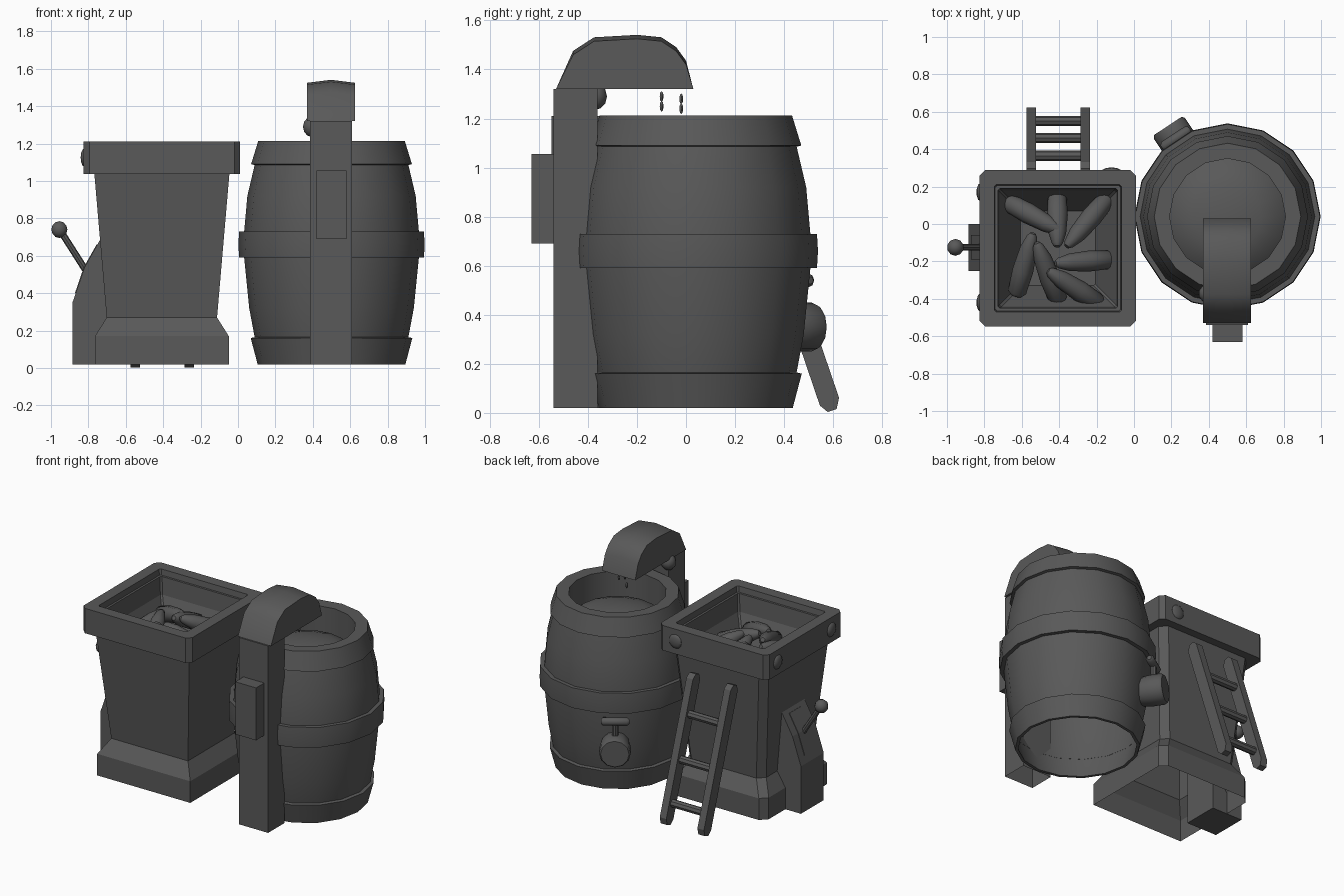
import bpy, bmesh, math
from mathutils import Vector

if "Cube" in bpy.data.objects:
    bpy.data.objects.remove(bpy.data.objects["Cube"])

grey = bpy.data.materials.new("dark_grey")
grey.diffuse_color = (0.1, 0.1, 0.1, 1)
grey.use_nodes = True
grey.node_tree.nodes["Principled BSDF"].inputs["Base Color"].default_value = grey.diffuse_color


def finish(name, bm, smooth=None):
    bmesh.ops.recalc_face_normals(bm, faces=bm.faces)
    me = bpy.data.meshes.new(name)
    bm.to_mesh(me)
    bm.free()
    ob = bpy.data.objects.new(name, me)
    bpy.context.collection.objects.link(ob)
    me.materials.append(grey)
    if smooth:
        bpy.ops.object.select_all(action='DESELECT')
        ob.select_set(True)
        bpy.context.view_layer.objects.active = ob
        bpy.ops.object.shade_smooth_by_angle(angle=math.radians(smooth))
    return ob


def loft(name, rings, caps=(True, True), smooth=None):
    """Skin a list of equally long rings of points."""
    bm = bmesh.new()
    vs = [[bm.verts.new(p) for p in r] for r in rings]
    n = len(vs[0])
    for a, b in zip(vs, vs[1:]):
        for i in range(n):
            j = (i + 1) % n
            bm.faces.new((a[i], a[j], b[j], b[i]))
    if caps[0]:
        bm.faces.new(vs[0][::-1])
    if caps[1]:
        bm.faces.new(vs[-1])
    return finish(name, bm, smooth)


def box(name, x0, x1, y0, y1, z0, z1, caps=(True, True)):
    return loft(name, [[(x0, y0, z), (x1, y0, z), (x1, y1, z), (x0, y1, z)] for z in (z0, z1)], caps)


def spin(name, a, b, prof, n=12, smooth=40, caps=(True, True)):
    """Rings of (t along a-b, radius) around the line a-b."""
    a, b = Vector(a), Vector(b)
    q = (b - a).to_track_quat('Z', 'Y')
    rings = []
    for t, r in prof:
        c = a.lerp(b, t)
        rings.append([c + q @ Vector((r * math.cos(k * math.tau / n), r * math.sin(k * math.tau / n), 0))
                      for k in range(n)])
    return loft(name, rings, caps, smooth)


def ball(name, c, r, scale=(1, 1, 1), seg=10, rings=6):
    bm = bmesh.new()
    bmesh.ops.create_uvsphere(bm, u_segments=seg, v_segments=rings, radius=r)
    bmesh.ops.scale(bm, vec=scale, verts=bm.verts)
    bmesh.ops.translate(bm, vec=c, verts=bm.verts)
    return finish(name, bm, 60)


def square(h, z, c=0.0):
    """Square ring around the hopper axis, corners cut by c."""
    pts = []
    for sx, sy in ((1, 1), (-1, 1), (-1, -1), (1, -1)):
        p, q = (sx * (h - c), sy * h), (sx * h, sy * (h - c))
        pts += [q, p] if sx * sy > 0 else [p, q]
    return [(HX + x, HY + y, z) for x, y in pts]


def trunk(h, y0, y1, z, c=0.045):
    """Rectangle with only the two back corners cut."""
    pts = [(h, y0), (h, y1 - c), (h - c, y1), (c - h, y1), (-h, y1 - c), (-h, y0)]
    return [(HX + x, y, z) for x, y in pts]


# --- Barrel ---
BX, BY = 0.5, 0.04


def lathe(name, prof, caps):
    return spin(name, (BX, BY, 0), (BX, BY, 1), prof, 16, 30, caps)


lathe("barrel_body", [(0.02, 0.375), (0.16, 0.41), (0.32, 0.44), (0.59, 0.467), (0.73, 0.467),
                      (0.92, 0.45), (1.09, 0.41), (1.21, 0.385), (1.21, 0.31), (1.02, 0.31)],
      (False, False))
lathe("lower_hoop", [(0.02, 0.375), (0.02, 0.395), (0.16, 0.432), (0.165, 0.41)], (False, False))
lathe("middle_hoop", [(0.59, 0.46), (0.59, 0.494), (0.66, 0.498), (0.73, 0.494), (0.73, 0.46)], (False, False))
lathe("upper_hoop", [(1.085, 0.41), (1.09, 0.43), (1.213, 0.392), (1.213, 0.37)], (False, False))
lathe("liquid_dome", [(1.02, 0.31), (1.06, 0.26), (1.09, 0.18), (1.105, 0.08), (1.108, 0.02)], (False, True))

# --- Spout post and hood ---
box("spout_post", 0.385, 0.61, -0.54, -0.36, 0.02, 1.32, (False, True))
box("post_box", 0.42, 0.58, -0.63, -0.54, 0.69, 1.055)
hood = [(-0.53, 1.32), (-0.46, 1.46), (-0.375, 1.515), (-0.2, 1.525), (-0.1, 1.515),
        (-0.04, 1.475), (0.0, 1.42), (0.03, 1.32)]
rings = []
for x, lift in ((0.37, 0), (0.497, 0.016), (0.625, 0)):
    rings.append([(x, y, z + (lift if z > 1.33 else 0)) for y, z in hood])
loft("spout_hood", rings, smooth=35)
ball("post_bolt", (0.395, -0.372, 1.29), 0.05, (1, 1, 1.1))
for i, (x, y, z) in enumerate([(0.45, -0.1, 1.29), (0.54, -0.1, 1.25), (0.47, -0.02, 1.24), (0.53, -0.02, 1.28)]):
    ball(f"drop_{i}", (x, y, z), 0.011, (0.8, 0.8, 2), 5, 4)

# --- Tap on the barrel ---
d = Vector((-0.55, 0.835, 0)).normalized()
side = Vector((-d.y, d.x, 0))
c = Vector((BX, BY, 0))
up = Vector((0, 0, 1))
spin("tap_barrel", c + d * 0.42 + up * 0.35, c + d * 0.58 + up * 0.35,
     [(0, 0.09), (0.4, 0.1), (0.9, 0.1), (1, 0.09)], 12)
h = c + d * 0.5
spin("tap_stem", h + up * 0.43, h + up * 0.54, [(0, 0.02), (1, 0.02)], 8)
spin("tap_handle", h + up * 0.54 - side * 0.09, h + up * 0.54 + side * 0.09,
     [(0, 0.015), (0.08, 0.028), (0.92, 0.028), (1, 0.015)], 8)

# --- Hopper ---
HX, HY = -0.407, -0.13
loft("hopper_base", [trunk(0.358, -0.455, 0.228, 0.02), trunk(0.358, -0.455, 0.228, 0.17),
                     trunk(0.295, -0.39, 0.165, 0.27)], (False, False))
loft("hopper_body", [trunk(0.295, -0.39, 0.165, 0.27), trunk(0.362, -0.472, 0.232, 1.05)], (False, False))
loft("hopper_rim", [square(0.34, 1.037), square(0.418, 1.037, 0.03), square(0.418, 1.21, 0.03),
                    square(0.34, 1.21, 0.01), square(0.335, 1.17, 0.01), square(0.32, 1.17, 0.01),
                    square(0.31, 1.05, 0.01), square(0.2, 0.82, 0.01)], (False, True))
for i, y in enumerate((0.17, -0.42)):
    ball(f"rim_bolt_left_{i}", (-0.82, y, 1.125), 0.05, (0.45, 1, 1))
ball("rim_bolt_back", (-0.12, 0.285, 1.125), 0.05, (1, 0.35, 1))

# --- Pellets heaped in the hopper: outer end, inner end ---
pellets = [(-0.68, 0.12, -0.39, -0.04), (-0.41, 0.16, -0.41, -0.12), (-0.14, 0.14, -0.36, -0.12),
           (-0.12, -0.19, -0.42, -0.21), (-0.18, -0.43, -0.46, -0.25), (-0.40, -0.42, -0.52, -0.10),
           (-0.63, -0.38, -0.54, -0.05)]
for i, (x0, y0, x1, y1) in enumerate(pellets):
    spin(f"pellet_{i}", (x0, y0, 0.95), (x1, y1, 1.07 + 0.012 * (i % 3)),
         [(0, 0.033), (0.05, 0.05), (0.4, 0.056), (0.75, 0.047), (0.95, 0.028), (1, 0.015)], 10, 45)

# --- Lever housing and lever ---
prof = [(-0.885, 0.02), (-0.885, 0.35), (-0.82, 0.54), (-0.735, 0.69), (-0.65, 0.69), (-0.65, 0.02)]
loft("lever_housing", [[(x, y, z) for x, z in prof] for y in (-0.25, 0.0)])
slot = [(-0.872, 0.40), (-0.824, 0.54), (-0.755, 0.662), (-0.75, 0.66), (-0.815, 0.535), (-0.865, 0.40)]
loft("lever_slot", [[(x, y, z) for x, z in slot] for y in (-0.19, -0.06)])
spin("lever_rod", (-0.80, -0.125, 0.50), (-0.95, -0.125, 0.735), [(0, 0.018), (1, 0.018)], 8)
ball("lever_knob", (-0.955, -0.125, 0.74), 0.045)

# --- Ladder leaning on the back ---
foot, top = Vector((0, 0.597, 0.01)), Vector((0, 0.28, 0.94))
t = (top - foot).normalized()
nrm = Vector((0, t.z, -t.y))
L = (top - foot).length
outline = [(0.0, -0.02), (0.0, 0.018), (0.04, 0.042), (L - 0.035, 0.042),
           (L, 0.018), (L, -0.018), (L - 0.035, -0.042), (0.035, -0.042)]
for name, x in (("left", -0.575), ("right", -0.285)):
    loft(f"ladder_rail_{name}", [[foot + t * u + nrm * v + Vector((x + w, 0, 0)) for u, v in outline]
                                 for w in (0, 0.05)])
for i, k in enumerate((0.144, 0.433, 0.733)):
    p = foot.lerp(top, k)
    spin(f"ladder_rung_{i}", (-0.55, p.y, p.z), (-0.26, p.y, p.z), [(0, 0.027), (1, 0.027)], 8)
